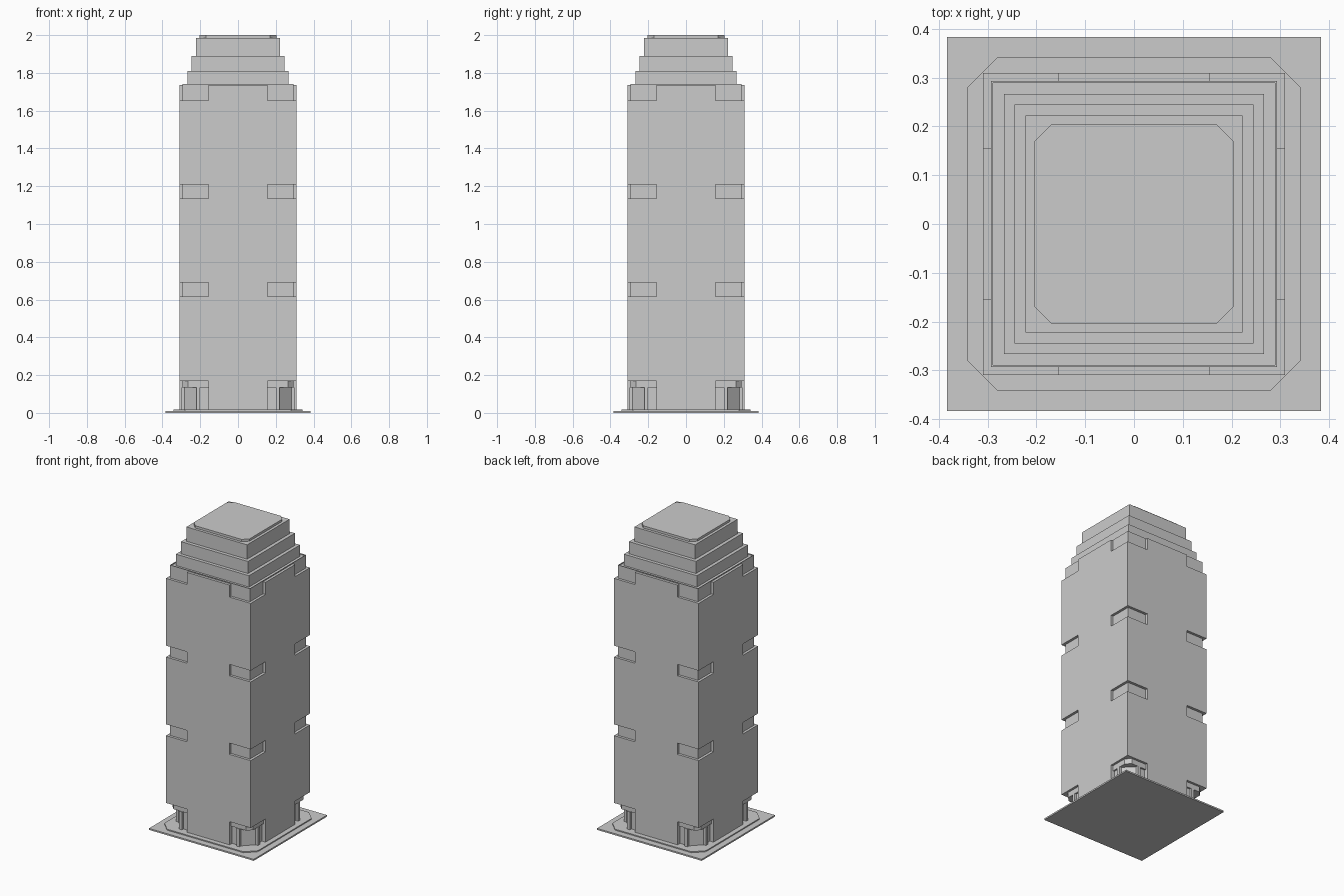
import bpy, bmesh, math
from mathutils import Matrix

if "Cube" in bpy.data.objects:
    bpy.data.objects.remove(bpy.data.objects["Cube"])


def prism(name, half, z0, z1, cut=0.0):
    """Square prism centred on the axis, optionally with cut corners."""
    a, b = half, half - cut
    if cut:
        ring = [(b, -a), (a, -b), (a, b), (b, a), (-b, a), (-a, b), (-a, -b), (-b, -a)]
    else:
        ring = [(a, -a), (a, a), (-a, a), (-a, -a)]
    bm = bmesh.new()
    face = bm.faces.new([bm.verts.new((x, y, z0)) for x, y in ring])
    ext = bmesh.ops.extrude_face_region(bm, geom=[face])
    for v in ext["geom"]:
        if isinstance(v, bmesh.types.BMVert):
            v.co.z = z1
    finish(name, bm)


def four_sides(name, boxes):
    """Boxes (x0, x1, y0, y1, z0, z1) on the front face, repeated on all sides."""
    bm = bmesh.new()
    for k in range(4):
        turn = Matrix.Rotation(k * math.pi / 2, 4, 'Z')
        for x0, x1, y0, y1, z0, z1 in boxes:
            m = Matrix.Translation(((x0 + x1) / 2, (y0 + y1) / 2, (z0 + z1) / 2))
            s = Matrix.Diagonal((x1 - x0, y1 - y0, z1 - z0, 1))
            bmesh.ops.create_cube(bm, size=1, matrix=turn @ m @ s)
    finish(name, bm)


def finish(name, bm):
    bmesh.ops.recalc_face_normals(bm, faces=bm.faces)
    mesh = bpy.data.meshes.new(name)
    bm.to_mesh(mesh)
    bm.free()
    bpy.context.collection.objects.link(bpy.data.objects.new(name, mesh))


# Ground slab and cut-corner plinth
prism("ground_slab", 0.383, 0, 0.01)
prism("plinth", 0.342, 0.01, 0.017, 0.062)

# Lobby with cut corners, lintel above and slim posts beside the corners
prism("lobby", 0.284, 0.017, 0.135, 0.065)
prism("lobby_lintel", 0.295, 0.135, 0.17, 0.03)
four_sides("lobby_posts", [(s * 0.21 - 0.01, s * 0.21 + 0.01, -0.3, -0.27, 0.017, 0.135)
                           for s in (-1, 1)])

# Recessed core that shows in the corner notches
prism("tower_core", 0.293, 0.17, 1.735)

# Three full-width wall blocks separated by notch bands
for i, (z0, z1) in enumerate([(0.17, 0.615), (0.69, 1.135), (1.21, 1.655)]):
    prism(f"wall_block_{i + 1}", 0.31, z0, z1)

# Central wall panels bridging the notch bands
four_sides("centre_panels", [(-0.155, 0.155, -0.31, -0.27, z0, z1) for z0, z1 in
                             [(0.017, 0.17), (0.615, 0.69), (1.135, 1.21), (1.655, 1.735)]])

# Thin parapet rim around the main roof
four_sides("parapet", [(-0.293, 0.289, -0.293, -0.289, 1.735, 1.741)])

# Stepped crown
for i, (half, z0, z1) in enumerate([(0.267, 1.735, 1.81), (0.245, 1.81, 1.89),
                                    (0.222, 1.89, 1.985)]):
    prism(f"crown_tier_{i + 1}", half, z0, z1)
prism("roof_cap", 0.204, 1.985, 2.0, 0.034)
